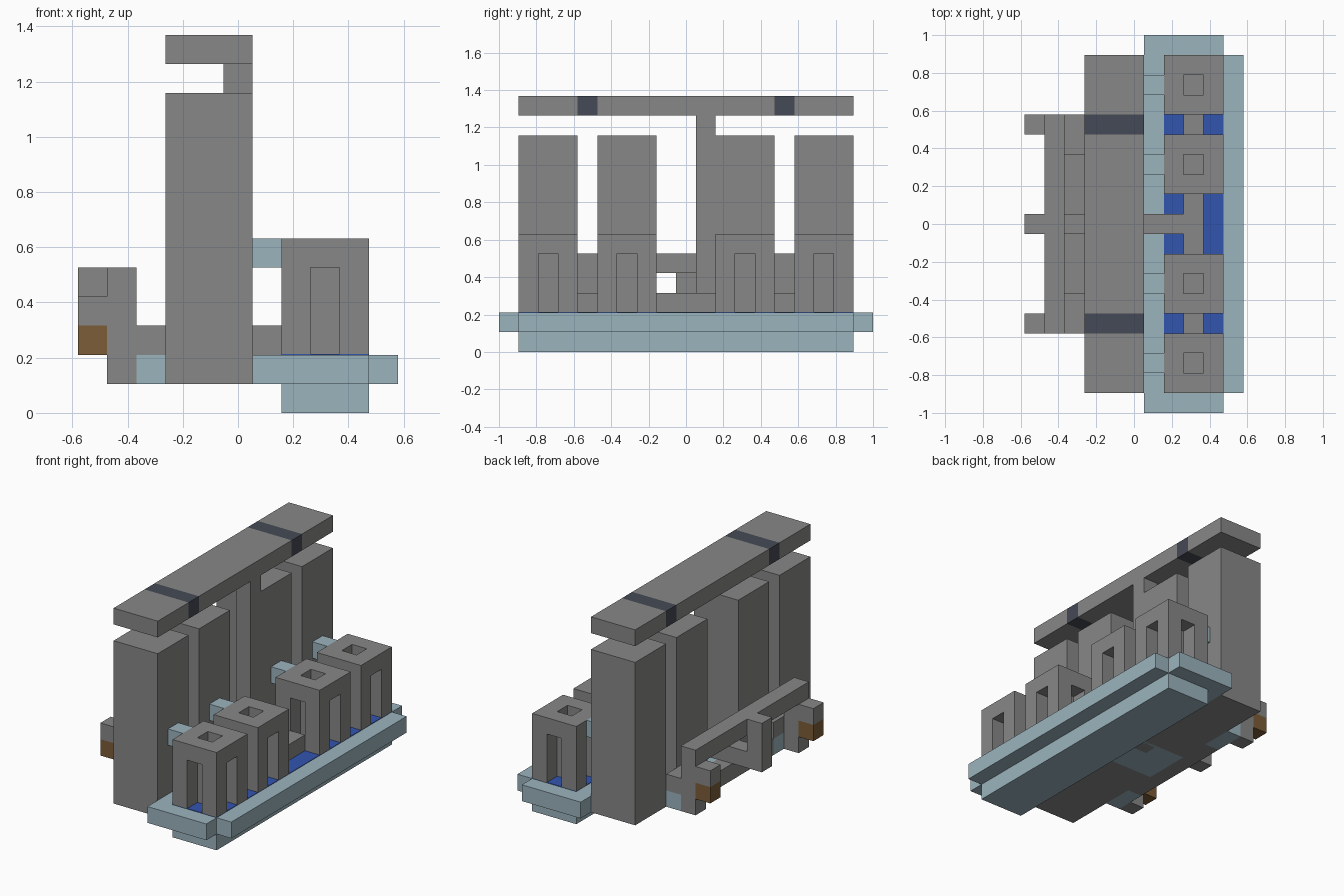
import bpy

U = 2 / 19  # one block
cube = bpy.data.objects.get("Cube")
if cube:
    bpy.data.objects.remove(cube, do_unlink=True)


def material(name, r, g, b):
    m = bpy.data.materials.new(name)
    m.use_nodes = True
    m.diffuse_color = (r, g, b, 1)
    m.node_tree.nodes["Principled BSDF"].inputs["Base Color"].default_value = (r, g, b, 1)
    return m


stone = material("grey stone", 0.24, 0.245, 0.238)
pale = material("pale blue", 0.33, 0.455, 0.51)
water = material("deep blue", 0.032, 0.09, 0.43)
brown = material("brown", 0.2, 0.11, 0.04)
slate = material("dark slate", 0.06, 0.068, 0.092)

QUADS = ("0132", "4675", "0451", "2376", "0264", "1573")


def blocks(name, mat, *boxes):
    """One object from boxes given as (x, y, z) ranges in block units."""
    verts, faces = [], []
    for xr, yr, zr in boxes:
        n = len(verts)
        verts += [((x - 5.5) * U, (y - 9.5) * U, z * U) for x in xr for y in yr for z in zr]
        faces += [[n + int(c) for c in q] for q in QUADS]
    me = bpy.data.meshes.new(name)
    me.from_pydata(verts, [], faces)
    me.materials.append(mat)
    ob = bpy.data.objects.new(name, me)
    bpy.context.collection.objects.link(ob)
    return ob


# Stepped basin with a thin sheet of water
blocks("basin_foot", pale, ((7, 10), (1, 18), (0, 1)))
blocks("basin_rim", pale, ((6, 10), (0, 19), (1, 2)), ((10, 11), (1, 18), (1, 2)))
blocks("water_sheet", water, ((7, 10), (1, 18), (2, 2.03)))

# Four towers, each with a pavilion and a link block in front
for n, y in enumerate((1, 5, 11, 15), 1):
    blocks(f"tower_{n}", stone, ((3, 6), (y, y + 3), (1, 11)))
    legs = [((x, x + 1), (y + d, y + d + 1), (2, 5)) for x in (7, 9) for d in (0, 2)]
    core = ((8, 9), (y + 1, y + 2), (2, 5))
    roof = [((x, x + 1), (y, y + 3), (5, 6)) for x in (7, 9)]
    roof += [((8, 9), (y + d, y + d + 1), (5, 6)) for d in (0, 2)]
    blocks(f"pavilion_{n}", stone, core, *legs, *roof)
    blocks(f"link_{n}", pale, ((6, 7), (y + 1, y + 2), (5, 6)))

# Floors between the towers
blocks("gap_floors", stone, *[((3, 6), (y, y + 1), (1, 2)) for y in (4, 14)])
blocks("channel_floor", pale, ((3, 6), (8, 11), (1, 2)))

# Walkway between pavilions and the central bridge
blocks("walkway", stone, *[((8, 9), r, (2, 3)) for r in ((4, 5), (8, 11), (14, 15))])
blocks("bridge", stone, ((1, 8), (9, 10), (2, 3)))

# Roof beam carried by one post, with two dark bands
blocks("roof_beam", stone, *[((3, 6), r, (12, 13)) for r in ((1, 4), (5, 14), (15, 18))])
blocks("roof_bands", slate, *[((3, 6), (y, y + 1), (12, 13)) for y in (4, 14)])
blocks("roof_post", stone, ((5, 6), (10, 11), (1, 12)))

# Rear rail: beam, end posts, brackets and ledges
blocks("rear_beam", stone, ((1, 2), (4, 15), (4, 5)))
blocks("rear_middle_leg", stone, ((0, 1), (9, 10), (2, 5)))
blocks("rear_floor", stone, ((2, 3), (6, 13), (1, 2)))
for side, y, ledge in (("front", 4, 4), ("back", 14, 13)):
    blocks(f"{side}_rear_post", stone, ((1, 2), (y, y + 1), (1, 4)))
    blocks(f"{side}_bracket", stone, ((0, 1), (y, y + 1), (3, 4)))
    blocks(f"{side}_bracket_foot", brown, ((0, 1), (y, y + 1), (2, 3)))
    blocks(f"{side}_ledge", stone, ((2, 3), (ledge, ledge + 2), (2, 3)))
    blocks(f"{side}_ledge_base", pale, ((2, 3), (ledge, ledge + 2), (1, 2)))
